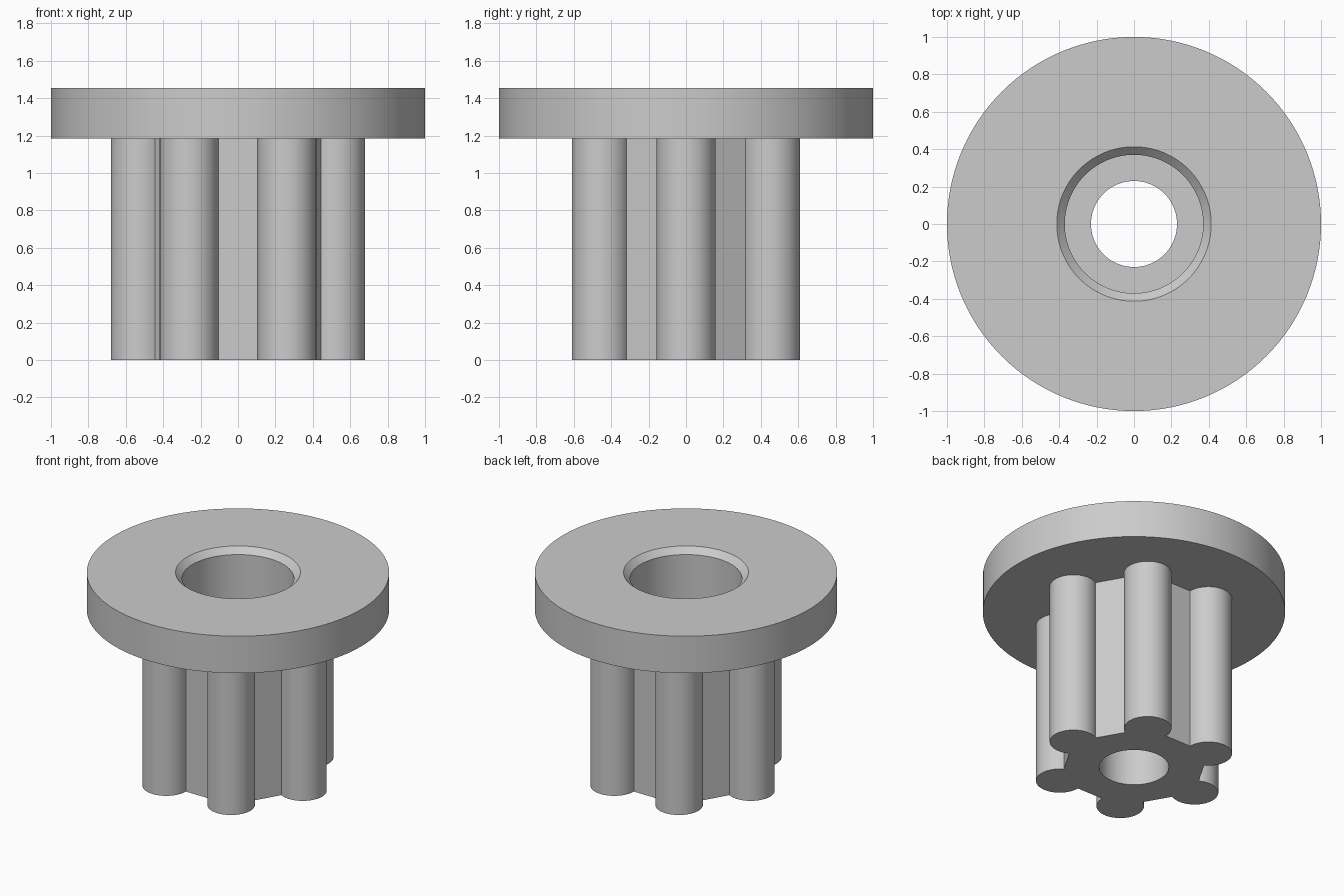
import bpy, bmesh
from math import cos, sin, radians, tau

cube = bpy.data.objects.get("Cube")
if cube:
    bpy.data.objects.remove(cube, do_unlink=True)

FLANGE_Z, TOP_Z = 1.185, 1.455
LOBES, LOBE_RING, LOBE_R = 6, 0.523, 0.157
BORE_R, POCKET_R, RIM_R, POCKET_Z = 0.23, 0.37, 0.413, 0.68
CHAMFER_Z = TOP_Z - (RIM_R - POCKET_R)

grey = bpy.data.materials.new("plain grey")
grey.use_nodes = True
grey.diffuse_color = (0.6, 0.6, 0.6, 1)
grey.node_tree.nodes["Principled BSDF"].inputs["Base Color"].default_value = (0.6, 0.6, 0.6, 1)


def finish(name, bm):
    bmesh.ops.recalc_face_normals(bm, faces=bm.faces)
    mesh = bpy.data.meshes.new(name)
    bm.to_mesh(mesh)
    bm.free()
    mesh.materials.append(grey)
    obj = bpy.data.objects.new(name, mesh)
    bpy.context.collection.objects.link(obj)
    return obj


def lathe(name, profile, steps=128):
    """Closed solid from stacked (radius, height) rings."""
    bm = bmesh.new()
    rings = [[bm.verts.new((r * cos(tau * i / steps), r * sin(tau * i / steps), z))
              for i in range(steps)] for r, z in profile]
    for low, high in zip(rings, rings[1:]):
        for i in range(steps):
            j = (i + 1) % steps
            bm.faces.new((low[i], low[j], high[j], high[i]))
    bm.faces.new(rings[0])
    bm.faces.new(rings[-1])
    return finish(name, bm)


def lobed_prism(name, height, steps=40):
    """Hexagonal core with a round lobe centred on every corner."""
    bm = bmesh.new()
    outline = []
    for k in range(LOBES):
        a = tau * k / LOBES
        for s in range(steps + 1):
            t = a + radians(-120 + 240 * s / steps)
            outline.append(bm.verts.new((LOBE_RING * cos(a) + LOBE_R * cos(t),
                                         LOBE_RING * sin(a) + LOBE_R * sin(t), 0)))
    face = bm.faces.new(outline)
    top = bmesh.ops.extrude_face_region(bm, geom=[face])["geom"]
    bmesh.ops.translate(bm, vec=(0, 0, height),
                        verts=[v for v in top if isinstance(v, bmesh.types.BMVert)])
    return finish(name, bm)


def combine(target, other, operation):
    mod = target.modifiers.new(operation.lower(), "BOOLEAN")
    mod.operation, mod.object, mod.solver = operation, other, "EXACT"
    bpy.context.view_layer.objects.active = target
    bpy.ops.object.modifier_apply(modifier=mod.name)
    bpy.data.objects.remove(other, do_unlink=True)


# Round flange joined to the lobed shaft
body = lathe("lobed_flange_hub", [(1, FLANGE_Z), (1, TOP_Z)])
shaft = lobed_prism("lobed_shaft", FLANGE_Z + 0.1)
combine(body, shaft, "UNION")

# Stepped bore: through hole, wider pocket and chamfered mouth
over = 0.05
bore = lathe("bore_cutter", [(BORE_R, -over), (BORE_R, POCKET_Z), (POCKET_R, POCKET_Z),
                             (POCKET_R, CHAMFER_Z), (RIM_R + over, TOP_Z + over)])
bore.hide_render = True
combine(body, bore, "DIFFERENCE")

# Smooth walls, crisp edges
bpy.ops.object.select_all(action="DESELECT")
body.select_set(True)
bpy.context.view_layer.objects.active = body
bpy.ops.object.shade_smooth_by_angle(angle=radians(30))
